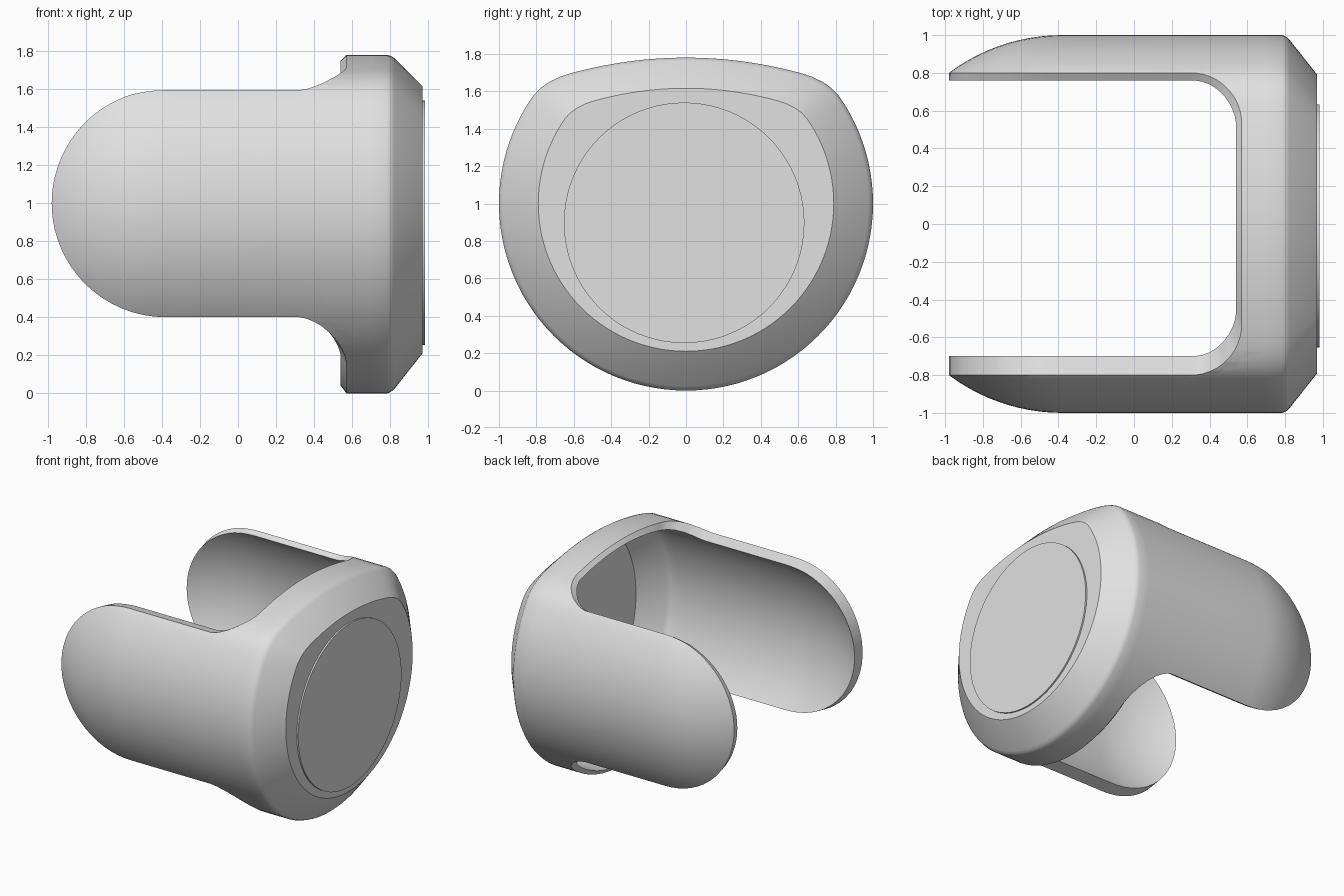
import bpy, bmesh, math
from mathutils import Vector

if "Cube" in bpy.data.objects:
    bpy.data.objects.remove(bpy.data.objects["Cube"])

grey = bpy.data.materials.new("light_grey")
grey.diffuse_color = (0.75, 0.75, 0.75, 1)
grey.use_nodes = True
grey.node_tree.nodes["Principled BSDF"].inputs["Base Color"].default_value = grey.diffuse_color


def make_object(name, bm):
    me = bpy.data.meshes.new(name)
    bm.to_mesh(me)
    bm.free()
    ob = bpy.data.objects.new(name, me)
    bpy.context.collection.objects.link(ob)
    me.materials.append(grey)
    bpy.ops.object.select_all(action='DESELECT')
    ob.select_set(True)
    bpy.context.view_layer.objects.active = ob
    bpy.ops.object.shade_smooth_by_angle(angle=math.radians(30))
    return ob


# Cross-section: unit circle with a gently arched, flattened top
def section_radius(a):
    s, c = math.sin(a), math.cos(a)
    if s <= 0.2:
        return 1.0
    q = 0.22 * c * c
    flat = 0.78 / s if q < 1e-6 else (-s + math.sqrt(s * s + 4 * q * 0.78)) / (2 * q)
    k = 0.07
    h = max(k - abs(flat - 1), 0) / k
    return min(flat, 1.0) - h * h * k / 4


# Outer skin: domed left end, straight body, rounded shoulder and chamfer
N = 112
rings = []
for i in range(13):
    d = math.radians(39.5 * (1 - i / 12))
    rings.append((-0.38 - math.sin(d), math.cos(d)))
rings += [(x, 1.0) for x in (-0.1, 0.15, 0.3, 0.36, 0.42, 0.48, 0.54, 0.6, 0.7)]
rings += [(0.785, 1.0), (0.805, 0.992), (0.822, 0.977), (0.97, 0.79)]

bm = bmesh.new()
loops = []
for x, s in rings:
    loop = []
    for i in range(N):
        a = 2 * math.pi * i / N
        r = section_radius(a) * s
        loop.append(bm.verts.new((x, r * math.cos(a), 1 + r * math.sin(a))))
    loops.append(loop)
for A, B in zip(loops, loops[1:]):
    for i in range(N):
        j = (i + 1) % N
        bm.faces.new((A[i], A[j], B[j], B[i]))
bm.faces.new(loops[-1])

# Rounded opening cut straight down through the skin
R, STEPS = 0.27, 10
planes = []
for side in (1, -1):
    for k in range(STEPS + 1):
        if k == 0 and side < 0:
            continue
        t = math.pi / 2 * k / STEPS
        n = Vector((math.cos(t), side * math.sin(t), 0))
        planes.append((Vector((0.57 - R, side * (0.8 - R), 0)) + n * R, n, k, side))
for co, n, k, side in planes:
    faces = []
    for f in bm.faces:
        c = f.calc_center_median()
        if c.x > 0.62:
            continue
        if 0 < k < STEPS and (c.x < 0.15 or c.y * side < 0.4):
            continue
        faces.append(f)
    geom = set(faces)
    for f in faces:
        geom.update(f.edges)
        geom.update(f.verts)
    bmesh.ops.bisect_plane(bm, geom=list(geom), dist=1e-5, plane_co=co, plane_no=n)
gone = [f for f in bm.faces
        if all((f.calc_center_median() - co).dot(n) < 0 for co, n, _, _ in planes)]
bmesh.ops.delete(bm, geom=gone, context='FACES')
bmesh.ops.remove_doubles(bm, verts=bm.verts[:], dist=2e-4)
bmesh.ops.recalc_face_normals(bm, faces=bm.faces[:])
if max(bm.faces, key=lambda f: f.calc_center_median().x).normal.x < 0:
    bmesh.ops.reverse_faces(bm, faces=bm.faces[:])


# Inner skin: the same sheet drawn inwards, then joined along the rim
def inward(p):
    t = min(max((p.x - 0.3) / 0.27, 0), 1)
    shift = 0.03 * t * t * (3 - 2 * t) + (0.02 if p.x > 0.75 else 0)
    return (p.x - shift, p.y * 0.9125 + 0.03, 1 + (p.z - 1) * 0.96)


outer = bm.faces[:]
rim = [e for e in bm.edges if len(e.link_faces) == 1]
inner = {v: bm.verts.new(inward(v.co)) for v in bm.verts[:]}
for f in outer:
    bm.faces.new([inner[v] for v in reversed(f.verts)])
for e in rim:
    loop = e.link_loops[0]
    a, b = loop.vert, loop.link_loop_next.vert
    bm.faces.new((b, a, inner[a], inner[b]))
make_object("shell", bm)

# Thin round plate on the closed end
bm = bmesh.new()
bmesh.ops.create_cone(bm, cap_ends=True, segments=80, radius1=0.643, radius2=0.643, depth=0.03)
for v in bm.verts:
    x, y, z = v.co
    v.co = (0.967 + z, x - 0.01, 0.897 + y)
bmesh.ops.recalc_face_normals(bm, faces=bm.faces[:])
make_object("end_plate", bm)
